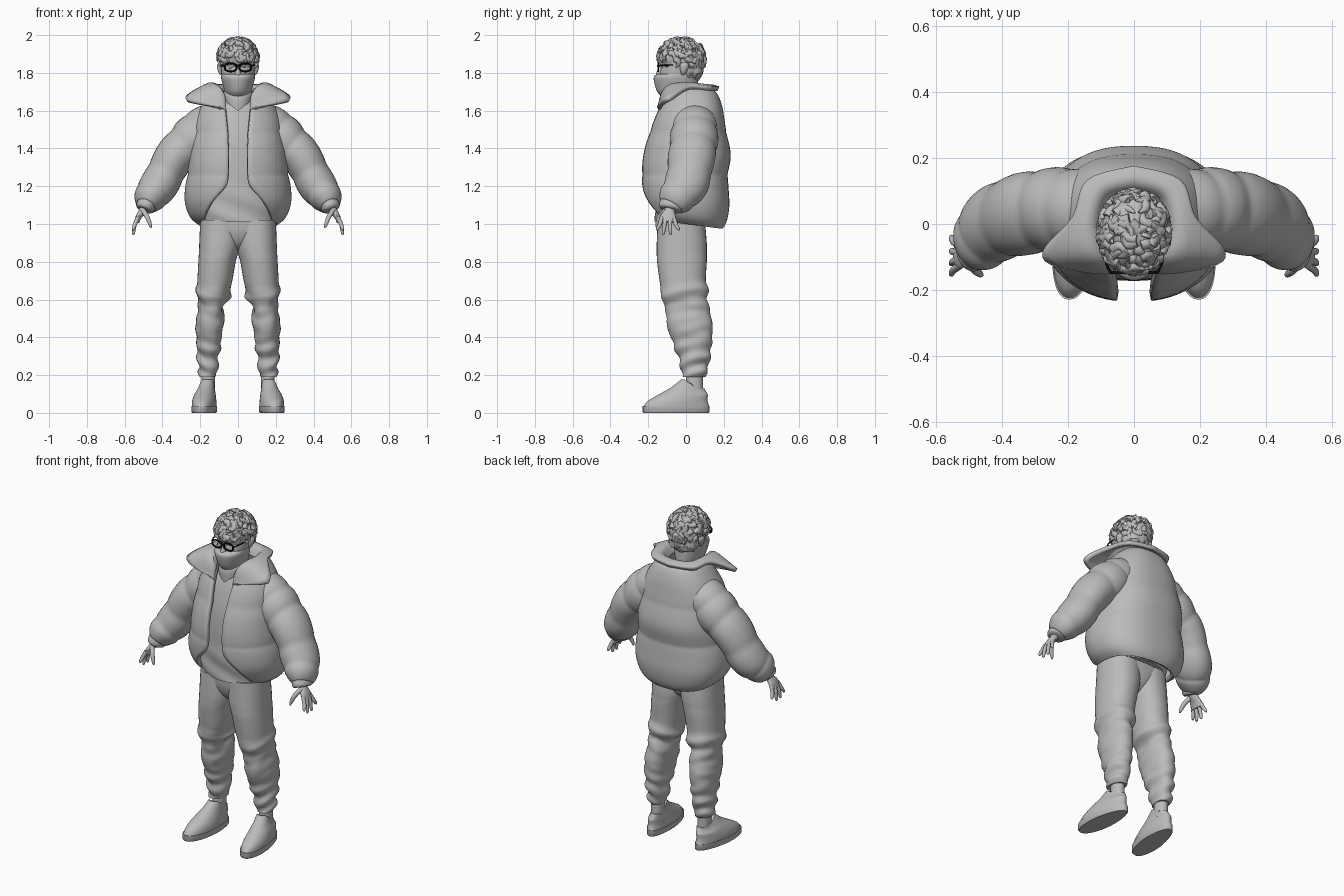
import bpy, bmesh, math, random
from mathutils import Vector, noise

random.seed(4)
if "Cube" in bpy.data.objects:
    bpy.data.objects.remove(bpy.data.objects["Cube"])
made = []


def material(name, value):
    mat = bpy.data.materials.new(name)
    mat.use_nodes = True
    colour = (value, value, value, 1)
    mat.diffuse_color = colour
    mat.node_tree.nodes["Principled BSDF"].inputs["Base Color"].default_value = colour
    return mat


GREY = material("clay grey", 0.5)
BLACK = material("black", 0.005)


def clamp(v):
    return max(0, min(1, v))


def power(v, e):
    return math.copysign(abs(v) ** e, v)


def spline(rows, steps=5):
    """Smoothly resample a list of number rows."""
    out = []
    last = len(rows) - 1
    for i in range(last):
        quad = list(zip(rows[max(i - 1, 0)], rows[i], rows[i + 1], rows[min(i + 2, last)]))
        for s in range(steps):
            t = s / steps
            out.append(tuple(b + t / 2 * (c - a + t * (2 * a - 5 * b + 4 * c - d + t * (3 * (b - c) + d - a)))
                             for a, b, c, d in quad))
    return out + [tuple(rows[-1])]


def skin(name, lofts, mat=GREY, closed=True, mirror=False, thickness=0):
    """Skin one or more stacks of rings into a single object."""
    bm = bmesh.new()
    for rings in lofts:
        grid = [[bm.verts.new(p) for p in ring] for ring in rings]
        n = len(grid[0])
        for low, high in zip(grid, grid[1:]):
            for k in range(n if closed else n - 1):
                m = (k + 1) % n
                bm.faces.new((low[k], low[m], high[m], high[k]))
        if closed:
            bm.faces.new(grid[0])
            bm.faces.new(grid[-1])
    bmesh.ops.recalc_face_normals(bm, faces=bm.faces)
    mesh = bpy.data.meshes.new(name)
    bm.to_mesh(mesh)
    bm.free()
    mesh.materials.append(mat)
    obj = bpy.data.objects.new(name, mesh)
    bpy.context.collection.objects.link(obj)
    if mirror:
        obj.modifiers.new("mirror", "MIRROR")
    if thickness:
        shell = obj.modifiers.new("shell", "SOLIDIFY")
        shell.thickness = thickness
        shell.offset = 0
    made.append(obj)


def upright(rows, n=32, e=1.0, steps=5, change=None):
    """Horizontal rings from rows of z, centre x, centre y, radius x, radius y."""
    rings = []
    for z, cx, cy, rx, ry in spline(rows, steps):
        ring = []
        for k in range(n):
            a = math.tau * k / n
            p = Vector((cx + rx * power(math.sin(a), e), cy - ry * power(math.cos(a), e), z))
            ring.append(change(p, a) if change else p)
        rings.append(ring)
    return rings


def tube(rows, n=12, steps=4, puffs=0):
    """Rings along a path from rows of x, y, z, radius along y, radius across."""
    path = spline(rows, steps)
    pts = [Vector(r[:3]) for r in path]
    rings = []
    for i, row in enumerate(path):
        t = (pts[min(i + 1, len(pts) - 1)] - pts[max(i - 1, 0)]).normalized()
        ref = Vector((0, 1, 0)) if abs(t.y) < 0.9 else Vector((1, 0, 0))
        side = (ref - t * ref.dot(t)).normalized()
        other = t.cross(side)
        puff = 1
        if puffs:
            puff = 0.94 + 0.09 * abs(math.sin(math.pi * puffs * i / (len(path) - 1))) ** 0.6
        rings.append([pts[i] + puff * (side * row[3] * math.cos(math.tau * k / n)
                                       + other * row[4] * math.sin(math.tau * k / n)) for k in range(n)])
    return rings


def box_rows(rows):
    """Turn z, inner x, outer x, front y, back y into centre and radius rows."""
    return [(z, (a + b) / 2, (f + r) / 2, (b - a) / 2, (r - f) / 2) for z, a, b, f, r in rows]


# Shoes, turned slightly outward, with the opening cut low at the heel
def toe_out(p, a):
    heel = 1 - 0.16 * clamp((p.y + 0.05) / 0.15)
    drop = 0.05 * clamp((p.y + 0.01) / 0.07) * clamp((p.z - 0.09) / 0.085)
    return Vector((0.17 + (p.x - 0.17) * heel - (p.y - 0.03) * 0.1, p.y, p.z - drop))


sole = [(0, .17, -.052, .061, .172), (.006, .17, -.052, .066, .177), (.036, .17, -.052, .066, .177)]
upper = [(.034, .17, -.051, .064, .174), (.065, .17, -.043, .063, .157), (.1, .168, -.012, .056, .128),
         (.135, .163, .015, .046, .094), (.178, .158, .037, .04, .062)]
skin("soles", [upright(sole, 40, .9, 1, toe_out)], mirror=True)
skin("shoe_uppers", [upright(upper, 40, .95, 4, toe_out)], mirror=True)
skin("ankles", [upright([(.1, .157, .045, .036, .045), (.24, .157, .045, .036, .045)], 20)], mirror=True)


# Trousers with irregular folds: a slanted one over the knee, bunching at the ankle
def folds(p, a):
    slant = p.z + 0.025 * math.cos(a) - 0.02 * math.sin(a)
    knee = 0.012 * math.exp(-((slant - 0.63) / 0.022) ** 2) - 0.008 * math.exp(-((slant - 0.58) / 0.02) ** 2)
    ankle = 0.006 * clamp((0.42 - p.z) / 0.1) * math.sin(slant * 75)
    rumple = 0.012 * clamp((0.7 - p.z) / 0.1) * noise.noise(Vector((p.x * 9, p.y * 9, slant * 20)))
    return p + Vector((math.sin(a), -math.cos(a), 0)) * (knee + ankle + rumple)


leg = box_rows([(1.02, -.02, .2, -.15, .1), (.9, -.012, .205, -.155, .11), (.85, -.002, .207, -.155, .11),
                (.8, .012, .21, -.153, .11), (.7, .03, .215, -.14, .105), (.62, .05, .217, -.125, .115),
                (.56, .068, .212, -.113, .12), (.47, .075, .222, -.1, .138), (.38, .085, .22, -.07, .135),
                (.3, .1, .213, -.045, .128), (.24, .1, .211, -.03, .12), (.19, .118, .198, -.012, .098)])
skin("trouser_legs", [upright(leg, 36, .9, 7, folds)], mirror=True)
pelvis = [(.86, 0, -.02, .03, .06), (.9, 0, -.022, .09, .1), (.96, 0, -.024, .17, .122), (1.03, 0, -.024, .2, .128)]
skin("trouser_seat", [upright(pelvis, 40, .85)])


# Shirt with soft creases near the hem
def creases(p, a):
    fade = max(0, 1.3 - p.z) * 0.025
    return p + Vector((0, -math.cos(a), 0)) * fade * math.sin(p.z * 45 + p.x * 18)


shirt = box_rows([(1.01, -.202, .202, -.158, .125), (1.08, -.21, .21, -.165, .14), (1.2, -.21, .21, -.17, .15),
                  (1.4, -.2, .2, -.165, .15), (1.55, -.17, .17, -.135, .14), (1.64, -.1, .1, -.1, .1),
                  (1.69, -.07, .07, -.08, .06)])
skin("shirt", [upright(shirt, 48, .85, 6, creases)])

# Open padded jacket: rows of z, half width, front y, back y, half opening
jacket = [(1.035, .205, -.16, .185, .178), (1.07, .245, -.185, .205, .165), (1.13, .266, -.21, .215, .125),
          (1.2, .266, -.222, .212, .065), (1.27, .256, -.225, .212, .052), (1.36, .245, -.215, .222, .05),
          (1.45, .235, -.195, .21, .053), (1.55, .215, -.16, .19, .06), (1.62, .18, -.13, .178, .068),
          (1.68, .14, -.105, .158, .075), (1.71, .11, -.08, .125, .08)]
rings = []
for z, rx, front, back, gap in spline(jacket, 6):
    count = 30
    puff = 0.975 + 0.035 * abs(math.sin(math.pi * (z - 1.26) / 0.22)) ** 0.6
    start = math.asin(min(.95, gap / rx) ** 1.1)
    mid, ry = (front + back) / 2, (back - front) / 2
    ring = []
    for k in range(count + 1):
        a = start + (math.pi - start) * k / count
        e = 0.92 if math.cos(a) > 0 else 0.82
        drop = 0.055 * (1 - math.cos(a)) / 2 * clamp((1.25 - z) / 0.2)
        x = rx * puff * math.sin(a) ** e if k < count else 0
        ring.append((x, mid - ry * puff * power(math.cos(a), e), z - drop))
    rings.append(ring)
skin("jacket_body", [rings], closed=False, mirror=True, thickness=.025)

# Padded sleeves and cuffs
sleeve = [(.08, .045, 1.57, .1, .085), (.18, .045, 1.505, .122, .117), (.25, .042, 1.435, .125, .12),
          (.335, .03, 1.355, .122, .104), (.41, .005, 1.22, .116, .1), (.462, -.045, 1.145, .1, .088),
          (.488, -.077, 1.095, .072, .057)]
skin("sleeves", [tube(sleeve, 32, 9, 5)], mirror=True)
cuff = [(.48, -.072, 1.115, .064, .05), (.492, -.083, 1.085, .064, .05), (.496, -.086, 1.075, .052, .04)]
skin("cuffs", [tube(cuff, 24)], mirror=True)

# Wide fold-over collar: inner edge, crest and outer edge from front to nape
collar = [((.07, -.135, 1.595), (.08, -.14, 1.61), (.09, -.145, 1.615)),
          ((.075, -.12, 1.65), (.1, -.12, 1.69), (.24, -.118, 1.643)),
          ((.085, -.085, 1.68), (.13, -.08, 1.73), (.27, -.075, 1.668)),
          ((.1, .0, 1.69), (.135, .0, 1.738), (.183, .02, 1.722)),
          ((.08, .075, 1.68), (.1, .1, 1.728), (.14, .13, 1.716)),
          ((0, .1, 1.68), (0, .13, 1.726), (0, .172, 1.716))]
flat = spline([sum(row, ()) for row in collar], 5)
strips = [spline([row[:3], row[3:6], row[6:]], 4) for row in flat]
skin("collar", [strips], closed=False, mirror=True, thickness=.024)

# Hands
parts = [tube([(.488, -.083, 1.11, .026, .02), (.505, -.087, 1.07, .028, .02), (.525, -.094, 1.04, .042, .016),
               (.536, -.096, 1.01, .04, .013)], 16)]
for i, (tip_y, tip_z) in enumerate([(-.152, .966), (-.12, .943), (-.082, .943), (-.04, .966)]):
    base = -.128 + .021 * i
    parts.append(tube([(.53, base, 1.035, .011, .011), (.547, (base + tip_y) / 2, .995, .011, .011),
                       (.553, tip_y, tip_z + .008, .008, .008), (.553, tip_y, tip_z, .003, .003)], 10))
parts.append(tube([(.505, -.105, 1.075, .014, .014), (.482, -.138, 1.04, .013, .013),
                   (.466, -.152, 1.0, .01, .01), (.46, -.155, .98, .004, .004)], 10))
skin("hands", parts, mirror=True)

# Head, ears and nose
head = [(1.6, 0, 0, .065, .065), (1.68, 0, -.005, .06, .065), (1.72, 0, -.04, .068, .092), (1.78, 0, -.04, .084, .1),
        (1.85, 0, -.03, .092, .1), (1.92, 0, -.03, .088, .105), (1.97, 0, -.025, .045, .055)]
skin("head", [upright(head, 32)])
ear = [(1.79, .09, -.015, .006, .008), (1.81, .095, -.012, .012, .018), (1.84, .098, -.008, .013, .024),
       (1.855, .094, -.008, .006, .012)]
skin("ears", [upright(ear, 14)], mirror=True)
skin("nose", [upright([(1.78, 0, -.133, .02, .028), (1.805, 0, -.13, .015, .026), (1.85, 0, -.122, .007, .01)], 16)])


# Face scarf, drawn in under the chin, with a pointed bib below
def bib(p, a):
    point = max(0, 1 - abs(p.x) / 0.085) if math.cos(a) > 0 else 0
    low = clamp((1.71 - p.z) / 0.05)
    return p + Vector((0, 0, -0.075 * point * low))


scarf = [(1.66, 0, -.03, .058, .08), (1.685, 0, -.04, .065, .1), (1.71, 0, -.046, .074, .111),
         (1.765, 0, -.054, .088, .117), (1.785, 0, -.052, .09, .114), (1.795, 0, -.048, .089, .1)]
skin("face_scarf", [upright(scarf, 40)])
drape = [(1.665, 0, -.04, .08, .094), (1.69, 0, -.04, .08, .094), (1.715, 0, -.035, .066, .08)]
skin("scarf_bib", [upright(drape, 48, 1, 4, bib)])

# Glasses with short visible temples
frames = []
for s in (-1, 1):
    loop = [(s * .039 + .031 * power(math.cos(math.tau * k / 24), .8), -.147,
             1.829 + .021 * power(math.sin(math.tau * k / 24), .8), .005, .005) for k in range(25)]
    frames.append(tube(loop, 8, 1))
    frames.append(tube([(s * .07, -.147, 1.838, .005, .005), (s * .084, -.12, 1.84, .004, .004),
                        (s * .09, -.07, 1.842, .003, .003)], 8))
frames.append(tube([(-.01, -.147, 1.836, .005, .005), (0, -.15, 1.839, .005, .005), (.01, -.147, 1.836, .005, .005)], 8))
skin("glasses", frames, BLACK)


# Curly hair: a lumpy cap plus scattered chunky curls
def lumpy(p, a):
    return p + Vector((p.x, p.y + .02, p.z - 1.87)) * 0.16 * noise.noise(p * 38)


cap, crown = [], Vector((0, -.024, 1.88))
for centre, size in ((crown, Vector((.102, .122, .102))), (Vector((0, .02, 1.83)), Vector((.09, .075, .085)))):
    layers = []
    for i in range(1, 18):
        a = math.pi * i / 18
        layers.append((centre.z - size.z * math.cos(a), 0, centre.y, size.x * math.sin(a), size.y * math.sin(a)))
    cap.append(upright(layers, 48, 1, 1, lumpy))
skin("hair_cap", cap)

curls = []
while len(curls) < 120:
    n = Vector([random.gauss(0, 1) for _ in range(3)]).normalized()
    p = crown + Vector((n.x * .102, n.y * .12, n.z * .1))
    if n.z < 0:
        p.z = crown.z + n.z * .125
    if p.z < (1.88 if p.y < -.07 else 1.84 if p.y < -.01 else 1.765):
        continue
    d = n.cross(Vector([random.gauss(0, 1) for _ in range(3)])).normalized()
    b = n.cross(d)
    reach = random.uniform(.04, .065)
    lift = random.uniform(.0, .016)
    rows = []
    for j in range(5):
        s = j / 4
        q = p + d * reach * (s - .5) + b * .016 * math.sin(3.5 * s) + n * (lift * s * s - .004)
        r = .017 * (1 - .85 * s * s)
        rows.append((*q, r, r))
    curls.append(tube(rows, 9, 3))
skin("hair_curls", curls)

# Smooth shading that keeps hard edges
bpy.ops.object.select_all(action="DESELECT")
for obj in made:
    obj.select_set(True)
bpy.context.view_layer.objects.active = made[0]
bpy.ops.object.shade_smooth_by_angle(angle=math.radians(45))
